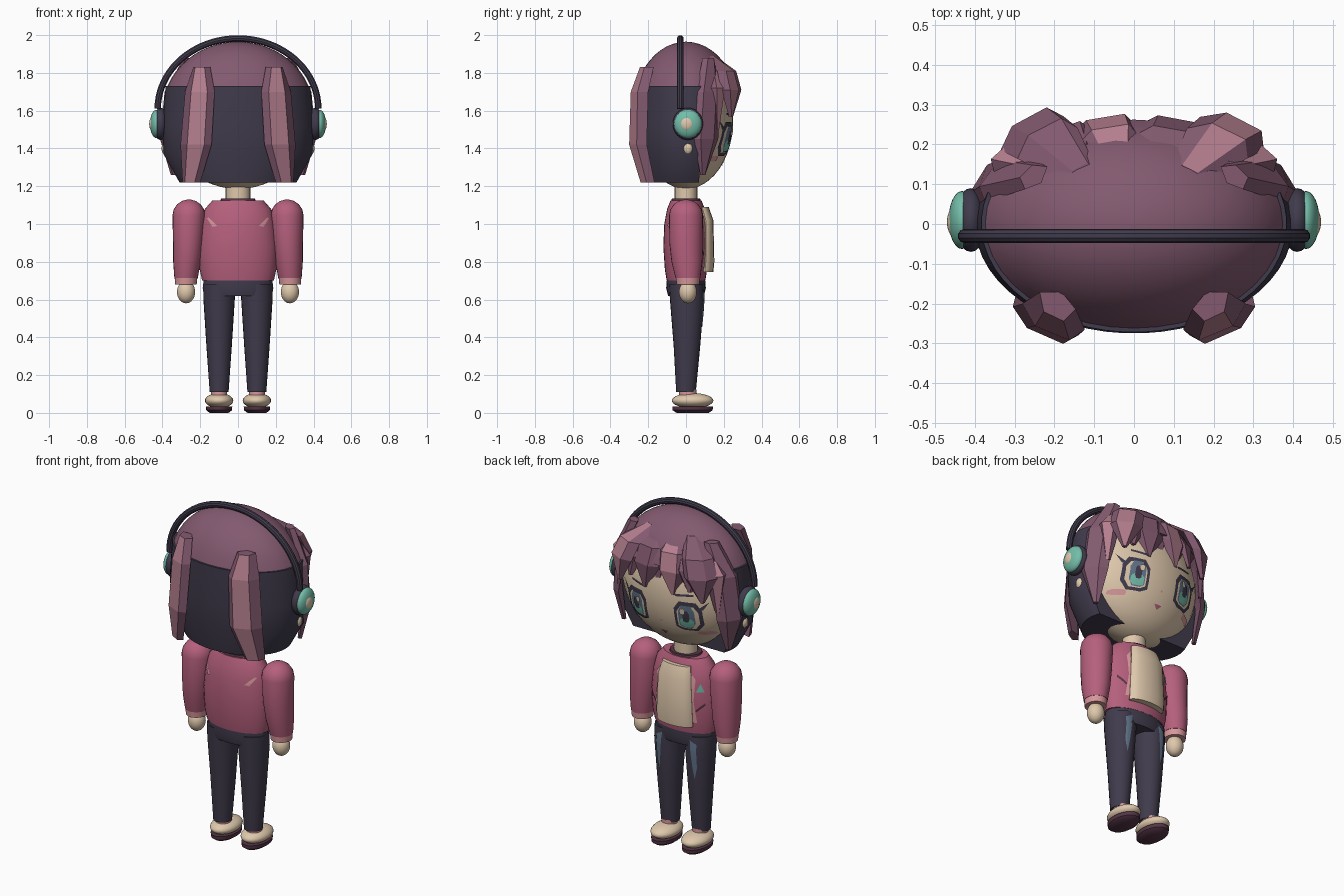
import bpy, bmesh
from math import sin, cos, pi, radians
from mathutils import Vector
from mathutils.bvhtree import BVHTree

cube = bpy.data.objects.get("Cube")
if cube:
    bpy.data.objects.remove(cube)


def material(name, hex_code):
    rgb = [int(hex_code[i:i + 2], 16) / 255 for i in (0, 2, 4)]
    col = [c / 12.92 if c < 0.04 else ((c + 0.055) / 1.055) ** 2.4 for c in rgb] + [1]
    m = bpy.data.materials.new(name)
    m.use_nodes = True
    m.diffuse_color = col
    m.node_tree.nodes["Principled BSDF"].inputs["Base Color"].default_value = col
    return m


HAIR = material("plum hair", "835a70")
SHINE = material("pink hair streak", "b57f8f")
NAVY = material("dark navy", "403b4c")
SKIN = material("skin cream", "dfc8ac")
TEAL = material("teal", "74bda9")
JACKET = material("rose jacket", "b5607c")
PALE = material("pale pink", "d8989c")
SOLE = material("dark plum sole", "553546")
BLUE = material("grey blue", "61758a")


def finish(name, bm, mats, angle=40):
    bmesh.ops.recalc_face_normals(bm, faces=bm.faces)
    me = bpy.data.meshes.new(name)
    bm.to_mesh(me)
    bm.free()
    for m in mats:
        me.materials.append(m)
    ob = bpy.data.objects.new(name, me)
    bpy.context.collection.objects.link(ob)
    if angle:
        bpy.ops.object.select_all(action='DESELECT')
        ob.select_set(True)
        bpy.context.view_layer.objects.active = ob
        bpy.ops.object.shade_smooth_by_angle(angle=radians(angle))
    return ob


def skin_rings(bm, rings):
    """Join closed rings of points into a capped tube; faces know their strip."""
    vs = [[bm.verts.new(p) for p in r] for r in rings]
    n = len(vs[0])
    for a, b in zip(vs, vs[1:]):
        for i in range(n):
            f = bm.faces.new((a[i], a[(i + 1) % n], b[(i + 1) % n], b[i]))
            f.material_index = i
    for cap in (vs[0], vs[-1]):
        bm.faces.new(cap).material_index = n


def loft(name, rings, mat, seg=24, arc=None, angle=40):
    """Stack of horizontal ellipses (cx, cy, z, rx, ry)."""
    a0, a1 = arc or (0, 2 * pi * (seg - 1) / seg)
    ang = [a0 + (a1 - a0) * i / (seg - 1) for i in range(seg)]
    bm = bmesh.new()
    skin_rings(bm, [[(x + rx * cos(a), y + ry * sin(a), z) for a in ang]
                    for x, y, z, rx, ry in rings])
    for f in bm.faces:
        f.material_index = 0
    return finish(name, bm, [mat], angle)


def ellipsoid(name, c, r, mat, seg=24):
    bm = bmesh.new()
    bmesh.ops.create_uvsphere(bm, u_segments=seg, v_segments=seg * 2 // 3, radius=1)
    for v in bm.verts:
        v.co = Vector([c[i] + v.co[i] * r[i] for i in range(3)])
    return finish(name, bm, [mat])


SECTION = [(-1, -.2), (-.7, .8), (.4, .8), (1, -.2), (0, -.8)]


def lock(name, stations, s=1, streak=False):
    """Faceted hair lock through stations (x, y, z, half width, half depth)."""
    rings = []
    for x, y, z, w, t in stations:
        n = Vector((x / .16, y / .078, 0)).normalized()
        side = Vector((-n.y, n.x, 0))
        pts = [Vector((x, y, z)) + side * u * w + n * v * t for u, v in SECTION]
        rings.append([(p.x * s, p.y, p.z) for p in pts])
    bm = bmesh.new()
    skin_rings(bm, rings)
    for f in bm.faces:
        f.material_index = int(streak and f.material_index == 1)
    return finish(name, bm, [HAIR, SHINE], 0)


def decal(name, target, pts, mat, lift=.004, side=1):
    """Thin plate from an (x, z) outline laid on the target's front or back."""
    tree = BVHTree.FromPolygons([v.co for v in target.data.vertices],
                                [p.vertices for p in target.data.polygons])
    bm = bmesh.new()
    cx, cz = [sum(p[i] for p in pts) / len(pts) for i in (0, 1)]
    mid = bm.verts.new((cx, 0, cz))
    vs = [bm.verts.new((x, 0, z)) for x, z in pts]
    for i, v in enumerate(vs):
        bm.faces.new((mid, v, vs[(i + 1) % len(vs)]))
    bmesh.ops.subdivide_edges(bm, edges=bm.edges, cuts=2, use_grid_fill=True)
    for v in bm.verts:
        hit = tree.ray_cast(Vector((v.co.x, 2 * side, v.co.z)), Vector((0, -side, 0)))[0]
        v.co.y = (hit.y if hit else 0) + lift * side
    ob = finish(name, bm, [mat])
    if ob.data.polygons[0].normal.y * side < 0:
        ob.data.flip_normals()
    return ob


# Head and hair mass
head = ellipsoid("head", (0, 0, 1.55), (.375, .25, .365), SKIN, 36)
loft("neck", [(0, 0, 1.08, .065, .06), (0, 0, 1.24, .065, .06)], SKIN)
loft("hair_bob", [(0, 0, 1.22, .31, .235), (0, 0, 1.37, .395, .265),
                  (0, 0, 1.52, .4, .275), (0, 0, 1.73, .384, .272)],
     NAVY, 32, (radians(163), radians(377)))
loft("hair_cap", [(0, 0, 1.6 + .365 * sin(a), .4 * cos(a), .28 * cos(a))
                  for a in [radians(20.5 + 68.5 * i / 10) for i in range(11)]], HAIR, 40)

# Fringe fanning from the crown
for i, (x, streak) in enumerate([(-.26, 0), (-.08, 1), (.09, 0), (.25, 1)]):
    lock(f"fringe_{i + 1}", [(x * .5, .12, 1.89, .04, .03), (x * .85, .21, 1.81, .085, .04),
                             (x, .235, 1.71, .09, .04), (x * 1.05, .235, 1.57, .012, .015)],
         1, streak)
for i, x in enumerate((-.17, .01, .18)):
    lock(f"fringe_tip_{i + 1}", [(x * .8, .17, 1.83, .04, .03), (x, .22, 1.73, .065, .03),
                                 (x * 1.1, .23, 1.61, .012, .012)])

# Mirrored parts
arch = [(-1, -.8), (-.5, -1), (.5, -1), (1, -.5), (1, .5), (.6, 1), (-.6, 1), (-1, .5)]
for s, tag in ((1, "left"), (-1, "right")):
    lock(f"{tag}_back_lock", [(.195, -.2, 1.83, .05, .04), (.205, -.24, 1.7, .085, .04),
                              (.225, -.25, 1.42, .09, .035), (.25, -.2, 1.22, .055, .03)],
         s, True)
    lock(f"{tag}_side_lock", [(.25, .12, 1.88, .04, .03), (.335, .12, 1.7, .075, .035),
                              (.365, .11, 1.45, .075, .03), (.34, .09, 1.26, .015, .015)], s)
    lock(f"{tag}_temple_lock", [(.22, .14, 1.84, .04, .03), (.31, .17, 1.72, .06, .035),
                                (.32, .165, 1.5, .012, .012)], s, True)

    # Headphones and ear
    ellipsoid(f"{tag}_ear_pad", (s * .41, .01, 1.53), (.042, .08, .085), NAVY)
    ellipsoid(f"{tag}_ear_cup", (s * .432, .01, 1.53), (.034, .073, .075), TEAL)
    ellipsoid(f"{tag}_ear_cup_disc", (s * .453, .005, 1.53), (.017, .036, .038), SKIN)
    ellipsoid(f"{tag}_earlobe", (s * .385, .01, 1.4), (.02, .027, .032), SKIN, 12)

    # Eye layers, brow and cheek
    def face(part, shape, cx, cz, w, h, mat, lift):
        decal(f"{tag}_{part}", head, [(s * (cx + x * w), cz + z * h) for x, z in shape], mat, lift)
    face("eye_outline", arch, .165, 1.45, .075, .09, NAVY, .005)
    face("eye_white", arch, .165, 1.445, .058, .07, SKIN, .008)
    face("iris", arch, .16, 1.45, .043, .07, BLUE, .011)
    face("iris_glow", arch, .16, 1.415, .036, .03, TEAL, .014)
    face("pupil", arch, .16, 1.455, .018, .035, NAVY, .016)
    face("eye_glint", arch, .142, 1.485, .013, .016, SKIN, .018)
    face("lash", [(-1, -1), (1, 1), (0, -1)], .245, 1.525, .03, .025, NAVY, .006)
    face("brow", [(-1, -.6), (-1, .4), (1, 1), (1, .2)], .15, 1.575, .05, .014, NAVY, .005)
    face("blush", arch, .235, 1.345, .04, .014, PALE, .005)

    # Sleeve, cuff and hand
    top = [(s * .26, 0, 1.045 + .085 * sin(a), .087 * cos(a), .09 * cos(a))
           for a in [radians(x) for x in (85, 65, 45, 22, 0)]]
    loft(f"{tag}_sleeve", top + [(s * .264, 0, .9, .08, .088), (s * .27, .005, .8, .073, .082),
                                 (s * .275, .01, .715, .062, .066)], JACKET)
    loft(f"{tag}_cuff", [(s * .275, .01, .725, .061, .065), (s * .276, .01, .68, .057, .06)], PALE)
    ellipsoid(f"{tag}_hand", (s * .275, .01, .64), (.048, .047, .06), SKIN)

    # Leg and shoe
    leg = loft(f"{tag}_trouser_leg", [(s * .1, 0, .11, .05, .052), (s * .1, .005, .35, .067, .07),
                                      (s * .1, .005, .6, .083, .09), (s * .098, 0, .68, .085, .09)],
               NAVY)
    loft(f"{tag}_ankle", [(s * .1, .01, .08, .042, .046), (s * .1, .01, .125, .042, .046)], PALE)
    ellipsoid(f"{tag}_shoe", (s * .1, .035, .065), (.075, .11, .04), SKIN)
    loft(f"{tag}_sole", [(s * .1, .035, 0, .05, .085), (s * .1, .035, .014, .068, .106),
                         (s * .1, .035, .035, .07, .108)], SOLE)
    decal(f"{tag}_worn_patch", leg, [(s * x, z) for x, z in
          [(.09, .66), (.13, .64), (.13, .5), (.115, .43), (.105, .5)]], BLUE)

# Headband
cu = bpy.data.curves.new("headband", 'CURVE')
cu.dimensions = '3D'
cu.bevel_depth = .018
cu.bevel_resolution = 3
cu.use_fill_caps = True
sp = cu.splines.new('POLY')
sp.points.add(40)
for i, p in enumerate(sp.points):
    a = pi * i / 40
    p.co = (.425 * cos(a), -.03, 1.61 + .372 * sin(a), 1)
cu.materials.append(NAVY)
band = bpy.data.objects.new("headband", cu)
bpy.context.collection.objects.link(band)
bpy.ops.object.select_all(action='DESELECT')
band.select_set(True)
bpy.context.view_layer.objects.active = band
bpy.ops.object.convert(target='MESH')
bpy.ops.object.shade_smooth_by_angle()

# Nose and mouth
decal("nose", head, [(-.008, 1.39), (.008, 1.39), (0, 1.405)], PALE)
decal("mouth", head, [(-.025, 1.325), (.025, 1.325), (0, 1.3)], JACKET)

# Torso, collar, shirt and hips
torso = loft("jacket_body", [(0, 0, .7, .19, .102), (0, 0, .76, .203, .112),
                             (0, 0, .88, .207, .12), (0, 0, 1, .195, .115),
                             (0, 0, 1.08, .175, .1), (0, 0, 1.125, .135, .082)], JACKET, 32)
loft("collar", [(0, 0, 1.1, .1, .085), (0, 0, 1.135, .09, .075)], SOLE)
loft("shirt_panel", [(0, .1, .745, .115, .045), (0, .105, .8, .115, .045),
                     (0, .105, 1.02, .105, .04), (0, .085, 1.09, .09, .035)], SKIN, 16)
loft("hips", [(0, 0, .62, .18, .095), (0, 0, .66, .187, .105), (0, 0, .72, .18, .1)], NAVY)

# Jacket details
for s, tag in ((1, "left"), (-1, "right")):
    def patch(part, pts, mat, side=1):
        decal(f"{tag}_{part}", torso, [(s * x, z) for x, z in pts], mat, .005, side)
    patch("lapel", [(.1, 1.05), (.125, 1.02), (.12, .9), (.135, .77), (.1, .77)], PALE)
    patch("pocket_slash", [(.13, .83), (.175, .875), (.175, .89), (.13, .845)], SOLE)
    patch("back_patch", [(.11, .99), (.135, .985), (.165, 1.03), (.155, 1.035)], PALE, -1)
decal("chest_badge", torso, [(-.17, .95), (-.13, .95), (-.15, 1)], TEAL, .006)
